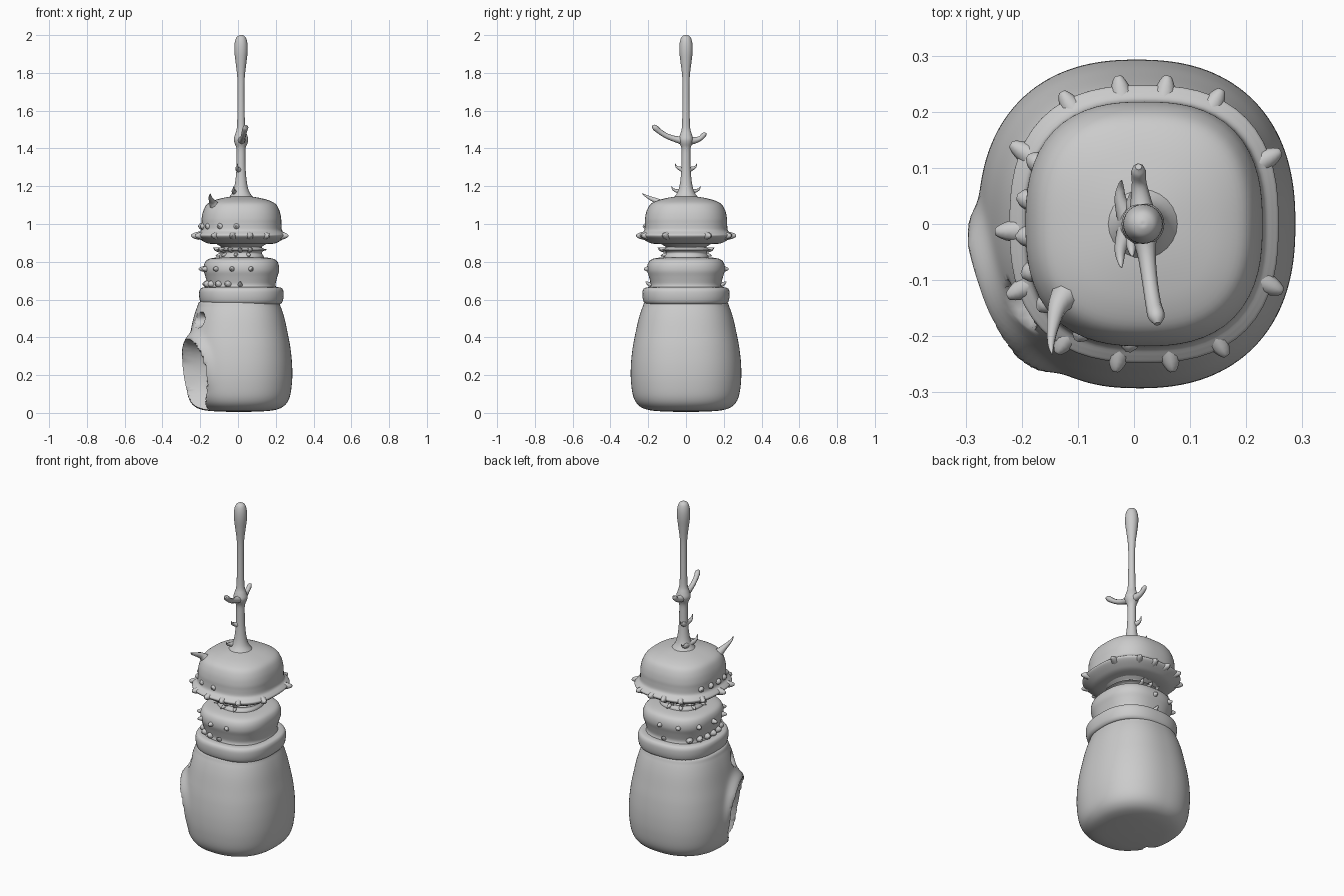
import bpy, bmesh, math
from math import sin, cos, pi, radians

CX = 0.018  # axis of the upper parts


def smooth_path(pts, n):
    """Catmull-Rom resampling of a short profile."""
    out = []
    for i in range(len(pts) - 1):
        p0, p1, p2 = pts[max(i - 1, 0)], pts[i], pts[i + 1]
        p3 = pts[min(i + 2, len(pts) - 1)]
        for k in range(n):
            t = k / n
            out.append(tuple(0.5 * (2 * b + (c - a) * t + (2 * a - 5 * b + 4 * c - d) * t * t
                                    + (3 * b - a - 3 * c + d) * t ** 3)
                             for a, b, c, d in zip(p0, p1, p2, p3)))
    out.append(pts[-1])
    return out


def outline(a, power):
    """Unit superellipse radius at an angle."""
    return (abs(cos(a)) ** power + abs(sin(a)) ** power) ** (-1 / power)


def lathe(name, profile, cx=CX, power=2.5, segs=64, n=4, sx=1.0, warp=None):
    """Revolve (radius, z) points around a rounded-square outline."""
    bm = bmesh.new()
    rings = []
    for r, z in smooth_path(profile, n):
        ring = []
        for i in range(segs):
            a = 2 * pi * i / segs
            q = max(r, 0.0005) * outline(a, power)
            zz = z
            if warp:
                q, zz = warp(q, a, z)
            ring.append(bm.verts.new((cx + sx * q * cos(a), q * sin(a), zz)))
        rings.append(ring)
    for lo, hi in zip(rings, rings[1:]):
        for i in range(segs):
            j = (i + 1) % segs
            bm.faces.new((lo[i], lo[j], hi[j], hi[i]))
    bm.faces.new(rings[0][::-1])
    bm.faces.new(rings[-1])
    me = bpy.data.meshes.new(name)
    bm.to_mesh(me)
    bm.free()
    ob = bpy.data.objects.new(name, me)
    bpy.context.collection.objects.link(ob)
    finish(ob)
    return ob


def finish(ob):
    bpy.ops.object.select_all(action='DESELECT')
    ob.select_set(True)
    bpy.context.view_layer.objects.active = ob
    if ob.type == 'CURVE':
        bpy.ops.object.convert(target='MESH')
    bpy.ops.object.shade_smooth_by_angle(angle=radians(50))


def tubes(name, paths, n=4):
    """Tapered tubes; each path is a list of (x, y, z, radius)."""
    cu = bpy.data.curves.new(name, 'CURVE')
    cu.dimensions = '3D'
    cu.bevel_depth = 1.0
    cu.bevel_resolution = 2
    cu.use_fill_caps = True
    for path in paths:
        pts = smooth_path(path, n)
        sp = cu.splines.new('POLY')
        sp.points.add(len(pts) - 1)
        for p, (x, y, z, r) in zip(sp.points, pts):
            p.co = (x, y, z, 1)
            p.radius = max(r, 0.001)
    ob = bpy.data.objects.new(name, cu)
    bpy.context.collection.objects.link(ob)
    finish(ob)


def studs(name, angles, z, r, length, thick, tip, power=2.5, rise=0.0):
    """Short tapered pegs pointing out from a rounded-square band."""
    paths = []
    for deg in angles:
        a = radians(deg)
        q = r * outline(a, power)
        paths.append([(CX + (q + d) * cos(a), (q + d) * sin(a), z + rise * k, t)
                      for k, d, t in ((0, -0.015, thick * 1.4), (0.4, length * 0.4, thick),
                                      (1, length, tip), (1, length + 0.004, tip * 0.5))])
    tubes(name, paths, 2)


def hollow(q, a, z):
    """Press the large lipped mouth and small round dimple into the jar."""
    scale = min(1.0, q / 0.2)
    da = math.degrees(a)
    d = math.hypot((da - 207) / 27, (z - 0.20) / 0.185)
    if d < 1:
        q -= 0.115 * scale * min(1, (1 - d) / 0.32) ** 0.6
    q += 0.030 * scale * math.exp(-((d - 1.05) / 0.2) ** 2) * max(0, min(1, (z - 0.12) / 0.22))
    # flattened wall around the mouth
    q -= 0.022 * scale * math.exp(-((da - 222) / 24) ** 2) * max(0, 1 - z / 0.4)
    e = math.hypot((da - 214) / 10, (z - 0.49) / 0.042)
    if e < 1:
        q -= 0.06 * min(1, (1 - e) / 0.4)
    return q, z


# Jar body with mouth and dimple
lathe("jar_body", [(0, 0.005), (0.10, 0.007), (0.19, 0.014), (0.245, 0.035), (0.277, 0.08),
                   (0.291, 0.16), (0.292, 0.25), (0.283, 0.34), (0.268, 0.42), (0.250, 0.50),
                   (0.230, 0.56), (0.212, 0.59), (0.15, 0.60), (0, 0.60)],
      cx=0.005, power=2.35, segs=144, n=8, sx=0.965, warp=hollow)

# Thick collar
lathe("jar_collar", [(0.15, 0.58), (0.205, 0.576), (0.222, 0.585), (0.229, 0.605), (0.231, 0.63),
                     (0.228, 0.65), (0.217, 0.662), (0.19, 0.665), (0.15, 0.655)], sx=0.97)

# Bulging middle band
lathe("middle_bulge", [(0.12, 0.64), (0.188, 0.65), (0.186, 0.68), (0.196, 0.72), (0.206, 0.755),
                       (0.202, 0.79), (0.182, 0.813), (0.13, 0.823), (0.05, 0.825)], sx=0.97)
studs("bulge_studs", [88, 118, 148, 178, 207, 232, 256, 284], 0.762, 0.200, 0.022, 0.013, 0.007)
studs("collar_lumps", [135, 152, 168, 184, 200, 216, 232, 248], 0.682, 0.185, 0.016, 0.017, 0.010)
studs("collar_teeth", [92, 268], 0.672, 0.18, 0.03, 0.012, 0.005, rise=0.02)

# Narrow neck with thin spiked disc
lathe("neck", [(0.12, 0.81), (0.118, 0.83), (0.108, 0.845), (0.118, 0.858), (0.137, 0.863),
               (0.118, 0.870), (0.108, 0.878), (0.125, 0.89), (0.15, 0.905)], power=2.3)
studs("neck_spikes", range(75, 300, 24), 0.862, 0.128, 0.020, 0.010, 0.003, 2.3, 0.012)
studs("neck_lower_spikes", range(85, 290, 34), 0.838, 0.112, 0.022, 0.009, 0.003, 2.3, -0.006)

# Domed cap with flared rim
lathe("domed_cap", [(0.08, 0.900), (0.14, 0.893), (0.185, 0.898), (0.215, 0.912), (0.241, 0.930),
                    (0.247, 0.942), (0.236, 0.953), (0.221, 0.968), (0.218, 1.00), (0.217, 1.03),
                    (0.208, 1.07), (0.188, 1.105), (0.15, 1.125), (0.10, 1.138), (0.05, 1.146),
                    (0, 1.15)], sx=0.97, power=2.55)
studs("rim_studs", [28, 60, 81, 100, 122, 149, 183, 208, 236, 259, 281, 302, 334],
      0.938, 0.238, 0.024, 0.016, 0.009, 2.4)
studs("cap_studs", [150, 168, 186, 203, 219, 240, 263], 0.988, 0.213, 0.012, 0.016, 0.009)

# Curved horn on the cap shoulder
tubes("cap_horn", [[(-0.115, -0.12, 1.085, 0.032), (-0.135, -0.145, 1.115, 0.019),
                    (-0.145, -0.185, 1.135, 0.011), (-0.148, -0.215, 1.150, 0.006),
                    (-0.146, -0.232, 1.162, 0.001)]])

# Tall spire with knot and club tip
lathe("spire", [(0.075, 1.130), (0.057, 1.150), (0.042, 1.175), (0.032, 1.215), (0.025, 1.28),
                (0.023, 1.35), (0.024, 1.40), (0.035, 1.43), (0.038, 1.45), (0.031, 1.475),
                (0.022, 1.51), (0.019, 1.60), (0.018, 1.70), (0.020, 1.78), (0.028, 1.85),
                (0.035, 1.91), (0.034, 1.955), (0.025, 1.987), (0.010, 1.999), (0, 2.0)],
      power=2.0, segs=24, cx=0.016)

# Side branches and thorns of the spire
tubes("spire_branches", [
    [(0.016, 0, 1.44, 0.028), (0.022, -0.05, 1.448, 0.017), (0.028, -0.10, 1.465, 0.014),
     (0.034, -0.14, 1.490, 0.014), (0.040, -0.165, 1.511, 0.015), (0.042, -0.178, 1.519, 0.006)],
    [(0.016, 0, 1.44, 0.028), (0.012, 0.045, 1.443, 0.018), (0.009, 0.075, 1.453, 0.013),
     (0.008, 0.095, 1.472, 0.013), (0.008, 0.102, 1.484, 0.006)]])
thorns = []
for s in (-1, 1):
    for z, x0, reach in ((1.285, 0.008, 0.058), (1.165, -0.012, 0.078)):
        thorns.append([(x0, s * 0.008, z, 0.018), (x0 - 0.012, s * reach * 0.55, z + 0.008, 0.011),
                       (x0 - 0.012, s * reach * 0.85, z + 0.018, 0.006),
                       (x0 - 0.010, s * reach, z + 0.036, 0.001)])
tubes("spire_thorns", thorns)
